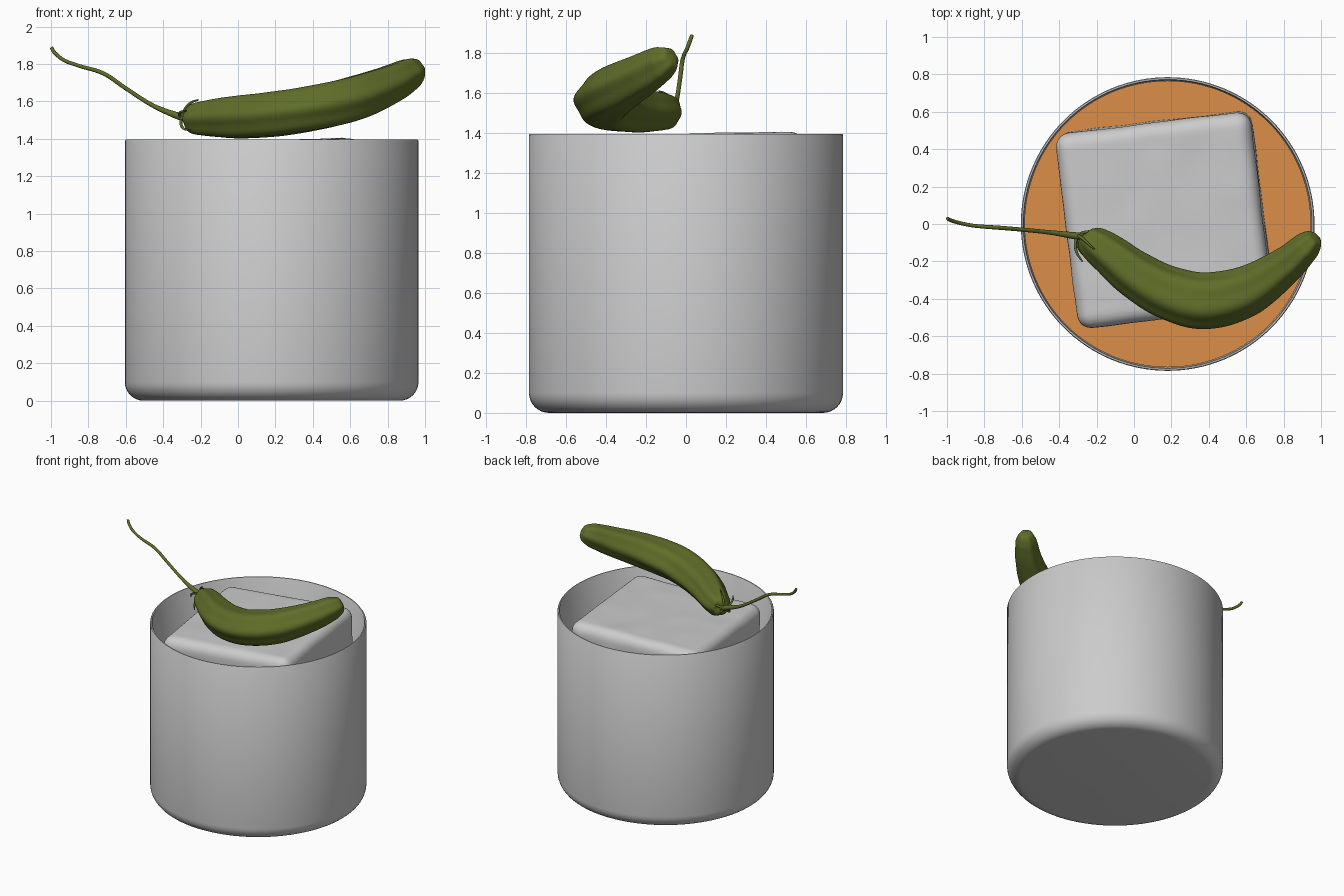
import bpy, bmesh, math
from mathutils import Vector, Matrix, noise

if "Cube" in bpy.data.objects:
    bpy.data.objects.remove(bpy.data.objects["Cube"])

CX = 0.18  # axis of the tumbler


def material(name, rgb):
    m = bpy.data.materials.new(name)
    m.diffuse_color = (*rgb, 1)
    m.use_nodes = True
    m.node_tree.nodes["Principled BSDF"].inputs["Base Color"].default_value = m.diffuse_color
    return m


GREEN = material("olive_green", (0.115, 0.155, 0.022))
ORANGE = material("orange", (0.72, 0.275, 0.065))


def finish(bm, name, mat=None, angle=40):
    bmesh.ops.recalc_face_normals(bm, faces=bm.faces)
    me = bpy.data.meshes.new(name)
    bm.to_mesh(me)
    bm.free()
    ob = bpy.data.objects.new(name, me)
    bpy.context.collection.objects.link(ob)
    if mat:
        me.materials.append(mat)
    bpy.ops.object.select_all(action='DESELECT')
    ob.select_set(True)
    bpy.context.view_layer.objects.active = ob
    bpy.ops.object.shade_smooth_by_angle(angle=math.radians(angle))
    return ob


def skin(bm, rings):
    """Bridge successive vertex rings and cap both ends."""
    for a, b in zip(rings, rings[1:]):
        n = len(a)
        for i in range(n):
            bm.faces.new((a[i], a[(i + 1) % n], b[(i + 1) % n], b[i]))
    bm.faces.new(rings[0])
    bm.faces.new(rings[-1])


def lathe(name, profile, mat=None, n=128):
    bm = bmesh.new()
    rings = [[bm.verts.new((CX + r * math.cos(math.tau * i / n),
                            r * math.sin(math.tau * i / n), z)) for i in range(n)]
             for r, z in profile]
    skin(bm, rings)
    return finish(bm, name, mat)


def corner(r, z, rad, n=8):
    """Rounded lower corner of a lathe profile ending at radius r."""
    return [(r - rad + rad * math.sin(t), z + rad - rad * math.cos(t))
            for t in (i * math.pi / 2 / n for i in range(n + 1))]


def spline(pts, steps):
    """Smooth interpolation through tuples of any length."""
    out = []
    for i in range(len(pts) - 1):
        p0, p1, p2, p3 = (pts[max(0, min(len(pts) - 1, j))] for j in range(i - 1, i + 3))
        for s in range(steps):
            t = s / steps
            out.append([0.5 * (2 * b + (c - a) * t + (2 * a - 5 * b + 4 * c - d) * t * t
                               + (3 * b - a - 3 * c + d) * t ** 3)
                        for a, b, c, d in zip(p0, p1, p2, p3)])
    return out + [list(pts[-1])]


def tube(name, stations, mat, n=12, steps=6, lobe=0.0):
    """Sweep along stations (x, y, z, side radius, upright radius)."""
    bm = bmesh.new()
    st = spline(stations, steps)
    rings = []
    for k, (x, y, z, rh, rv) in enumerate(st):
        a, b = st[max(0, k - 1)], st[min(len(st) - 1, k + 1)]
        tan = (Vector(b[:3]) - Vector(a[:3])).normalized()
        side = Vector((0, 0, 1)).cross(tan).normalized()
        up = tan.cross(side)
        ring = []
        for i in range(n):
            t = math.tau * i / n
            f = 1 + lobe * math.cos(6 * t + 0.5)
            c = Vector((x, y, z))
            f += lobe * 0.4 * noise.noise(c * 7 + side * math.cos(t))
            ring.append(bm.verts.new(c + f * (side * max(rh, .002) * math.cos(t)
                                              + up * max(rv, .002) * math.sin(t))))
        rings.append(ring)
    skin(bm, rings)
    return finish(bm, name, mat, 60)


# Tumbler: thin walls, rounded foot
R, H, W = 0.785, 1.395, 0.016
lathe("glass_tumbler", corner(R, 0, 0.1)
      + [(R, H - .006), (R - .004, H), (R - W + .004, H), (R - W, H - .006)]
      + corner(R - W, 0.06, 0.09)[::-1])

# Drink inside the tumbler
lathe("drink", corner(R - W - .003, 0.063, 0.09) + [(R - W - .003, 1.05)], ORANGE)

# Ice block: rounded, slightly uneven and tilted
bm = bmesh.new()
bmesh.ops.create_cube(bm, size=1.05)
bmesh.ops.subdivide_edges(bm, edges=bm.edges[:], cuts=43, use_grid_fill=True)
half, rad = 0.525, 0.075
for v in bm.verts:
    q = Vector([max(rad - half, min(half - rad, c)) for c in v.co])
    d = (v.co - q).normalized()
    v.co = q + d * (rad + 0.006 * noise.noise(v.co * 5))
bmesh.ops.transform(bm, verts=bm.verts, matrix=Matrix.Translation((0.175, 0.03, 0.855))
                    @ Matrix.Rotation(math.radians(7), 4, 'Z')
                    @ Matrix.Rotation(math.radians(-2), 4, 'Y')
                    @ Matrix.Rotation(math.radians(1), 4, 'X'))
finish(bm, "ice_block", None, 60)

# Curved chilli pepper resting on the ice
tube("pepper", [(-.265, -.05, 1.50, .004, .004), (-.258, -.06, 1.50, .05, .055),
                (-.22, -.095, 1.505, .085, .085), (-.12, -.17, 1.51, .107, .102),
                (0, -.265, 1.515, .122, .115), (.18, -.365, 1.53, .137, .12),
                (.38, -.41, 1.56, .146, .123), (.6, -.36, 1.61, .13, .122),
                (.8, -.23, 1.685, .097, .105), (.9, -.14, 1.738, .08, .09),
                (.935, -.105, 1.757, .07, .077), (.966, -.073, 1.774, .045, .05),
                (.974, -.065, 1.779, .003, .003)], GREEN, n=72, steps=10, lobe=.045)

# Long thin stalk
tube("stalk", [(x, y, z, r, r) for x, y, z, r in
               [(-.25, -.07, 1.505, .022), (-.30, -.065, 1.515, .02), (-.45, -.045, 1.575, .012),
                (-.6, -.03, 1.67, .011), (-.72, -.02, 1.75, .011), (-.85, -.01, 1.79, .010),
                (-.93, .005, 1.82, .010), (-.98, .02, 1.86, .010), (-.997, .03, 1.888, .009)]], GREEN)

# Thin sepals spreading from the stalk over the pepper's end
axis = Vector((.72, -.68, 0.03)).normalized()
side = Vector((0, 0, 1)).cross(axis).normalized()
base = Vector((-.30, -.06, 1.513))
for i in range(5):
    t = math.tau * i / 5 + 0.25
    out = side * math.cos(t) + Vector((0, 0, 1)) * math.sin(t)
    path = [(0, .005, .008), (.02, .045, .008), (.06, .078, .007), (.115, .092, .004)]
    tube("sepal_%d" % (i + 1), [(*(base + axis * a + out * o), r, r) for a, o, r in path],
         GREEN, n=8, steps=4)
